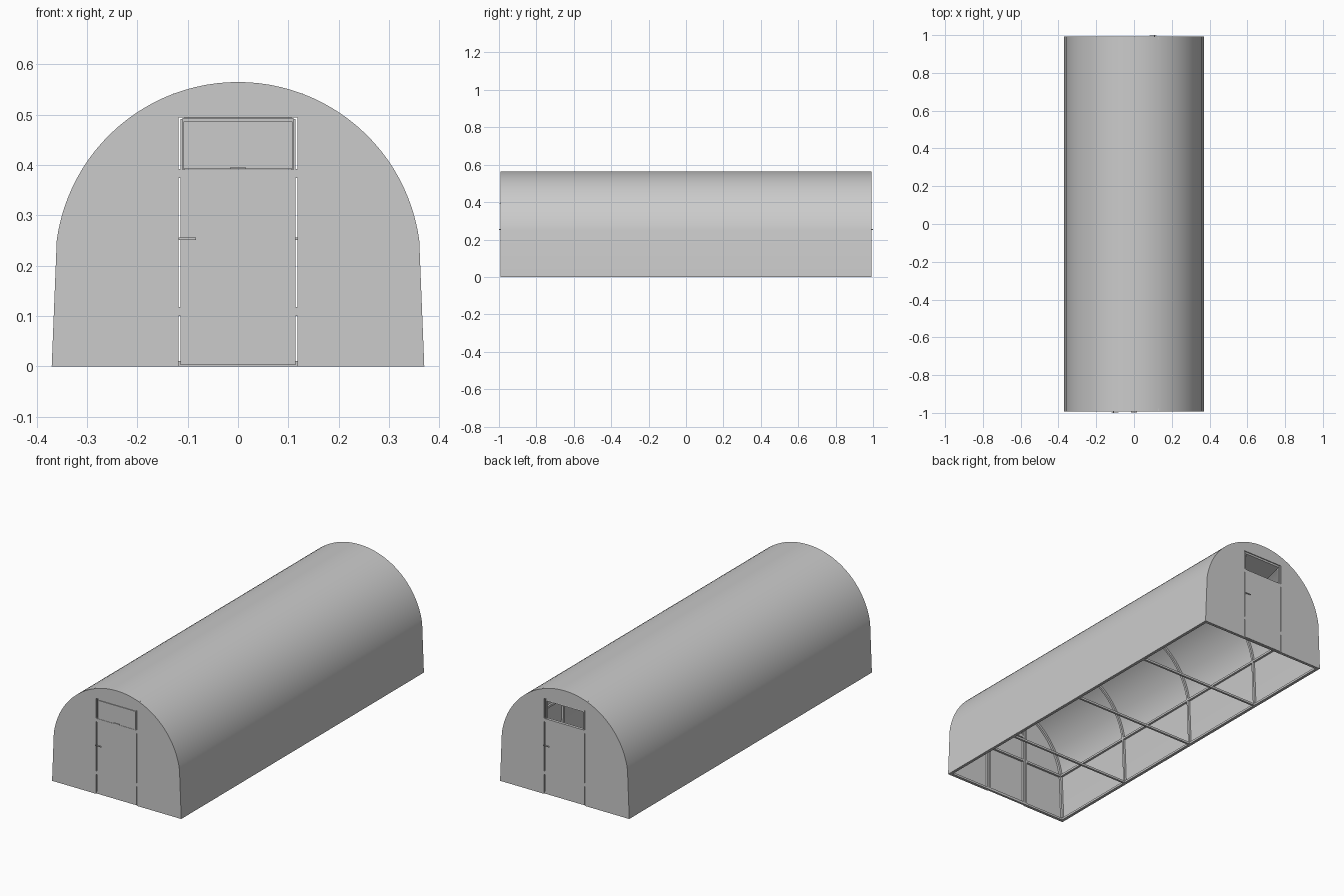
import bpy, bmesh, math
from mathutils import Matrix, Vector

if "Cube" in bpy.data.objects:
    bpy.data.objects.remove(bpy.data.objects["Cube"])

R, CZ, BASE = 0.3634, 0.2016, 0.37     # roof radius, roof centre height, half width at ground
END = 0.993                            # outer face of the end walls


def profile(off, n=48):
    """Tunnel outline in x,z from right foot over the roof to left foot."""
    a0 = math.asin(0.05 / R)
    pts = [(BASE - off, 0)]
    for i in range(n + 1):
        a = a0 + (math.pi - 2 * a0) * i / n
        pts.append(((R - off) * math.cos(a), CZ + (R - off) * math.sin(a)))
    return pts + [(-BASE + off, 0)]


def extrude(name, pts, y0, y1, smooth=False, turn=1, mat=None):
    """Extrude an x,z outline along y; turn=-1 spins it to the back end."""
    bm = bmesh.new()
    f = bm.faces.new([bm.verts.new((x, y0, z)) for x, z in pts])
    ext = bmesh.ops.extrude_face_region(bm, geom=[f])
    vs = [v for v in ext['geom'] if isinstance(v, bmesh.types.BMVert)]
    bmesh.ops.translate(bm, verts=vs, vec=(0, y1 - y0, 0))
    if mat:
        bm.transform(mat)
    if turn < 0:
        bm.transform(Matrix.Rotation(math.pi, 4, 'Z'))
    bmesh.ops.recalc_face_normals(bm, faces=bm.faces)
    me = bpy.data.meshes.new(name)
    bm.to_mesh(me)
    bm.free()
    ob = bpy.data.objects.new(name, me)
    bpy.context.collection.objects.link(ob)
    if smooth:
        bpy.ops.object.select_all(action='DESELECT')
        ob.select_set(True)
        bpy.context.view_layer.objects.active = ob
        bpy.ops.object.shade_smooth_by_angle(angle=math.radians(30))
    return ob


def box(name, x, y, z, **kw):
    """Box from (min, max) pairs."""
    return extrude(name, [(x[0], z[0]), (x[1], z[0]), (x[1], z[1]), (x[0], z[1])], y[0], y[1], **kw)


def ring(o, i):
    return profile(o) + profile(i)[::-1]


SHEET, BAR = 0.004, 0.011
INNER = -END + SHEET                   # inner face of the front wall

# roof and side covering
extrude("cover", ring(0, SHEET), -END, END, smooth=True)

# arched ribs, with floor ties on the middle ones
for k, y in enumerate((-0.983, -0.5, 0, 0.5, 0.983)):
    extrude(f"rib_{k}", ring(SHEET, SHEET + BAR), y - BAR / 2, y + BAR / 2, smooth=True)
    box(f"floor_tie_{k}", (-0.36, 0.36), (y - BAR / 2, y + BAR / 2), (0, BAR))

# lengthwise rails: ground, eaves and ridge
for side, s in (("left", -1), ("right", 1)):
    for nm, xo, z in (("base_rail", 0.365, 0), ("eaves_rail", 0.356, 0.245)):
        xs = sorted((s * xo, s * (xo - BAR)))
        box(f"{nm}_{side}", xs, (-0.985, 0.985), (z, z + BAR))
box("ridge_rail", (-BAR / 2, BAR / 2), (-0.985, 0.985), (0.55, 0.561))

# both ends: the back is the front turned round, with its vent open
for end, t in (("front", 1), ("back", -1)):
    wall = profile(SHEET) + [(-0.118, 0), (-0.118, 0.495), (0.118, 0.495), (0.118, 0)]
    extrude(f"{end}_wall", wall, -END, INNER, turn=t)

    # frame bars behind the wall
    fy = (INNER, INNER + BAR)
    for s in (-1, 1):
        jx = sorted((s * 0.118, s * 0.129))
        box(f"{end}_jamb", jx, fy, (0, 0.542), turn=t)
        box(f"{end}_wall_bar", sorted((s * 0.129, s * 0.355)), fy, (0.245, 0.256), turn=t)
        box(f"{end}_door_stile", sorted((s * 0.114, s * 0.106)), fy, (0.003, 0.491), turn=t)
        for z in (0.1, 0.374):
            box(f"{end}_hinge", sorted((s * 0.114, s * 0.118)), (-END, INNER + 0.005), (z, z + 0.018), turn=t)
    box(f"{end}_header", (-0.129, 0.129), fy, (0.495, 0.506), turn=t)
    for z in (0.003, 0.245, 0.38):
        box(f"{end}_door_rail", (-0.106, 0.106), fy, (z, z + BAR), turn=t)

    # door leaf with the vent opening at its top
    leaf = [(-0.114, 0.003), (0.114, 0.003), (0.114, 0.492), (0.110, 0.492),
            (0.110, 0.391), (-0.110, 0.391), (-0.110, 0.492), (-0.114, 0.492)]
    extrude(f"{end}_door", leaf, -END, INNER, turn=t)
    box(f"{end}_vent_top_bar", (-0.110, 0.110), (INNER, INNER + 0.008), (0.487, 0.494), turn=t)

    # vent flap, hinged along its top edge
    tilt = math.radians(0 if t > 0 else 75)
    hinge = Vector((0, INNER, 0.487))
    m = Matrix.Translation(hinge) @ Matrix.Rotation(tilt, 4, 'X') @ Matrix.Translation(-hinge)
    vent = dict(turn=t, mat=m)
    box(f"{end}_vent", (-0.108, 0.108), (-END, INNER), (0.392, 0.487), **vent)
    for z in (0.392, 0.479):
        box(f"{end}_vent_rail", (-0.1, 0.1), (INNER, INNER + 0.008), (z, z + 0.008), **vent)
    for s in (-1, 1):
        box(f"{end}_vent_stile", sorted((s * 0.1, s * 0.106)), (INNER, INNER + 0.008), (0.392, 0.487), **vent)
    box(f"{end}_vent_handle", (-0.015, 0.015), (-END - 0.004, -END), (0.392, 0.396), **vent)

    # door handle: stem and lever
    box(f"{end}_handle_stem", (-0.112, -0.107), (-0.998, -END), (0.251, 0.256), turn=t)
    box(f"{end}_handle", (-0.118, -0.083), (-1.0, -0.997), (0.251, 0.256), turn=t)
